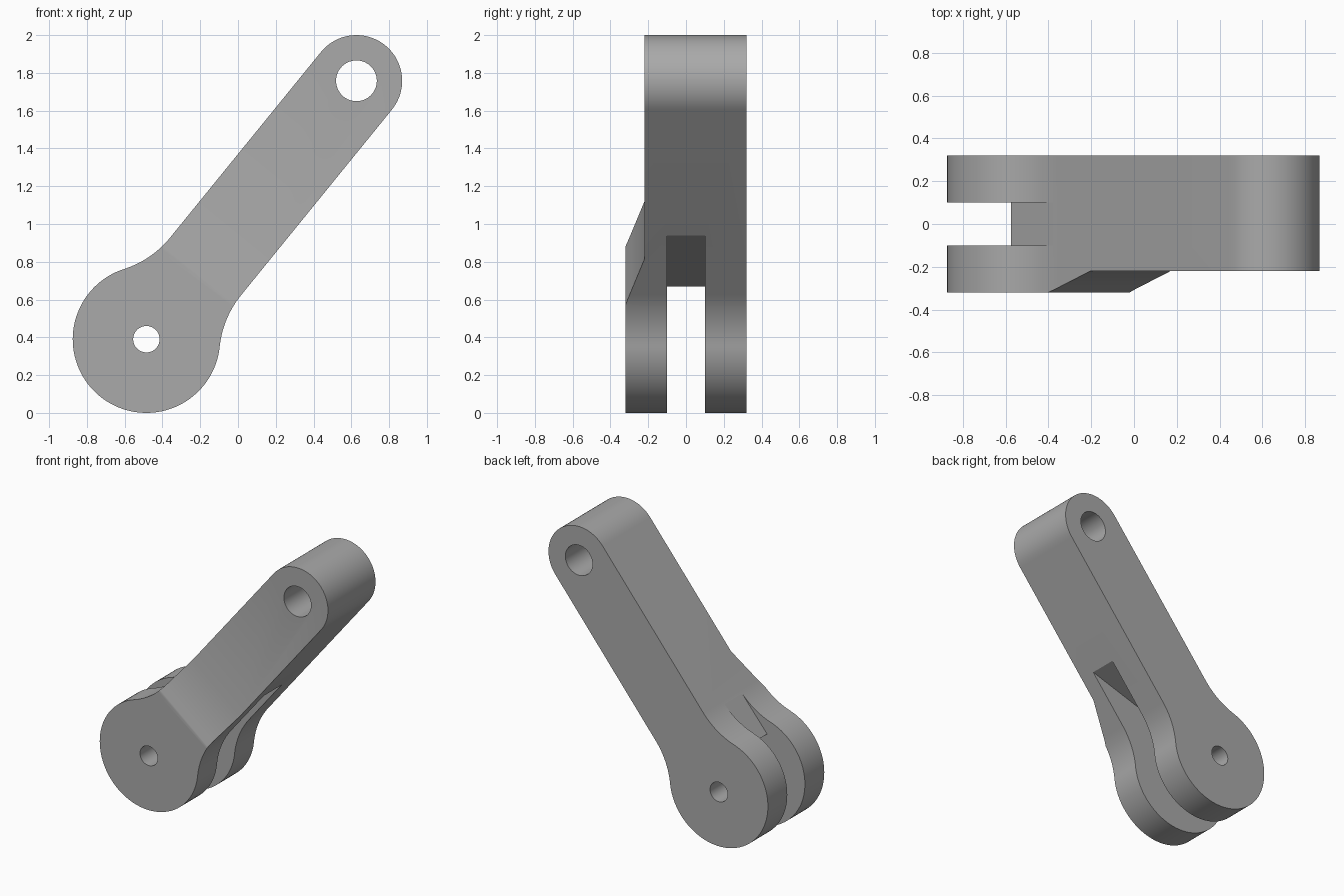
import bpy, bmesh
from math import sin, cos, pi, asin, atan2
from mathutils import Vector

if "Cube" in bpy.data.objects:
    bpy.data.objects.remove(bpy.data.objects["Cube"], do_unlink=True)

# Main dimensions
fork_pin, arm_pin = Vector((-0.485, 0.39)), Vector((0.627, 1.758))
fork_r, arm_r, blend_r = 0.39, 0.242, 0.52
half_depth, slot_half, front_step = 0.32, 0.10, -0.22
along = (arm_pin - fork_pin).normalized()
across = Vector((-along.y, along.x))
length = (arm_pin - fork_pin).length

grey = bpy.data.materials.new("grey_metal")
grey.use_nodes = True
colour = (0.4, 0.4, 0.4, 1)
grey.diffuse_color = colour
grey.node_tree.nodes["Principled BSDF"].inputs["Base Color"].default_value = colour


def arm_point(s, l):
    """Point in the x-z plane, s along the arm and l to its upper side."""
    return fork_pin + along * s + across * l


def arc(s, l, r, a0, a1, n):
    return [arm_point(s + r * cos(a0 + (a1 - a0) * i / n),
                      l + r * sin(a0 + (a1 - a0) * i / n)) for i in range(n + 1)]


def depth_place(p, y):
    return (p[0], y, p[1])


def side_place(p, l):
    q = arm_point(p[0], l)
    return (q.x, p[1], q.y)


def prism(name, points, start, end, place=depth_place):
    bm = bmesh.new()
    a = [bm.verts.new(place(p, start)) for p in points]
    b = [bm.verts.new(place(p, end)) for p in points]
    bm.faces.new(a)
    bm.faces.new(b[::-1])
    for i in range(len(a)):
        j = (i + 1) % len(a)
        bm.faces.new((a[j], a[i], b[i], b[j]))
    bmesh.ops.recalc_face_normals(bm, faces=bm.faces)
    mesh = bpy.data.meshes.new(name)
    bm.to_mesh(mesh)
    bm.free()
    mesh.materials.append(grey)
    obj = bpy.data.objects.new(name, mesh)
    bpy.context.collection.objects.link(obj)
    return obj


# Lever outline: round arm end, concave blends, large round fork end
reach = blend_r + arm_r
blend_s = ((fork_r + blend_r) ** 2 - reach ** 2) ** 0.5
turn = atan2(reach, blend_s)
outline = arc(length, 0, arm_r, -pi / 2, pi / 2, 40)
outline += arc(blend_s, reach, blend_r, -pi / 2, turn - pi, 16)
outline += arc(0, 0, fork_r, turn, 2 * pi - turn, 72)[1:-1]
outline += arc(blend_s, -reach, blend_r, pi - turn, pi / 2, 16)
lever = prism("forked_lever", outline, -half_depth, half_depth)

# Cutters: pin holes, fork slot and the ramp on the front of the arm
tip = Vector((-0.575, 0.67))
cutters = [
    prism("fork_hole_cutter", arc(0, 0, 0.07, 0, 2 * pi, 40)[:-1], -1, 1),
    prism("arm_hole_cutter", arc(length, 0, 0.108, 0, 2 * pi, 48)[:-1], -1, 1),
    prism("slot_cutter", [tip, (0.587, 1.04), (0.6, -0.2), (-1.2, -0.2),
                          arm_point(-0.2, 0.9), arm_point(0.47, 0.9),
                          arm_point(0.47, arm_r)], -slot_half, slot_half),
    prism("ramp_cutter", [(0.28, -0.37), (0.743, front_step), (3, front_step),
                          (3, -1), (0.28, -1)], -1, 1, side_place),
]
bpy.context.view_layer.objects.active = lever
for cutter in cutters:
    cut = lever.modifiers.new(cutter.name, 'BOOLEAN')
    cut.operation, cut.solver, cut.object = 'DIFFERENCE', 'EXACT', cutter
    bpy.ops.object.modifier_apply(modifier=cut.name)
    bpy.data.objects.remove(cutter, do_unlink=True)

# Smooth round walls, crisp rims
bpy.ops.object.select_all(action='DESELECT')
lever.select_set(True)
bpy.ops.object.shade_smooth_by_angle()
